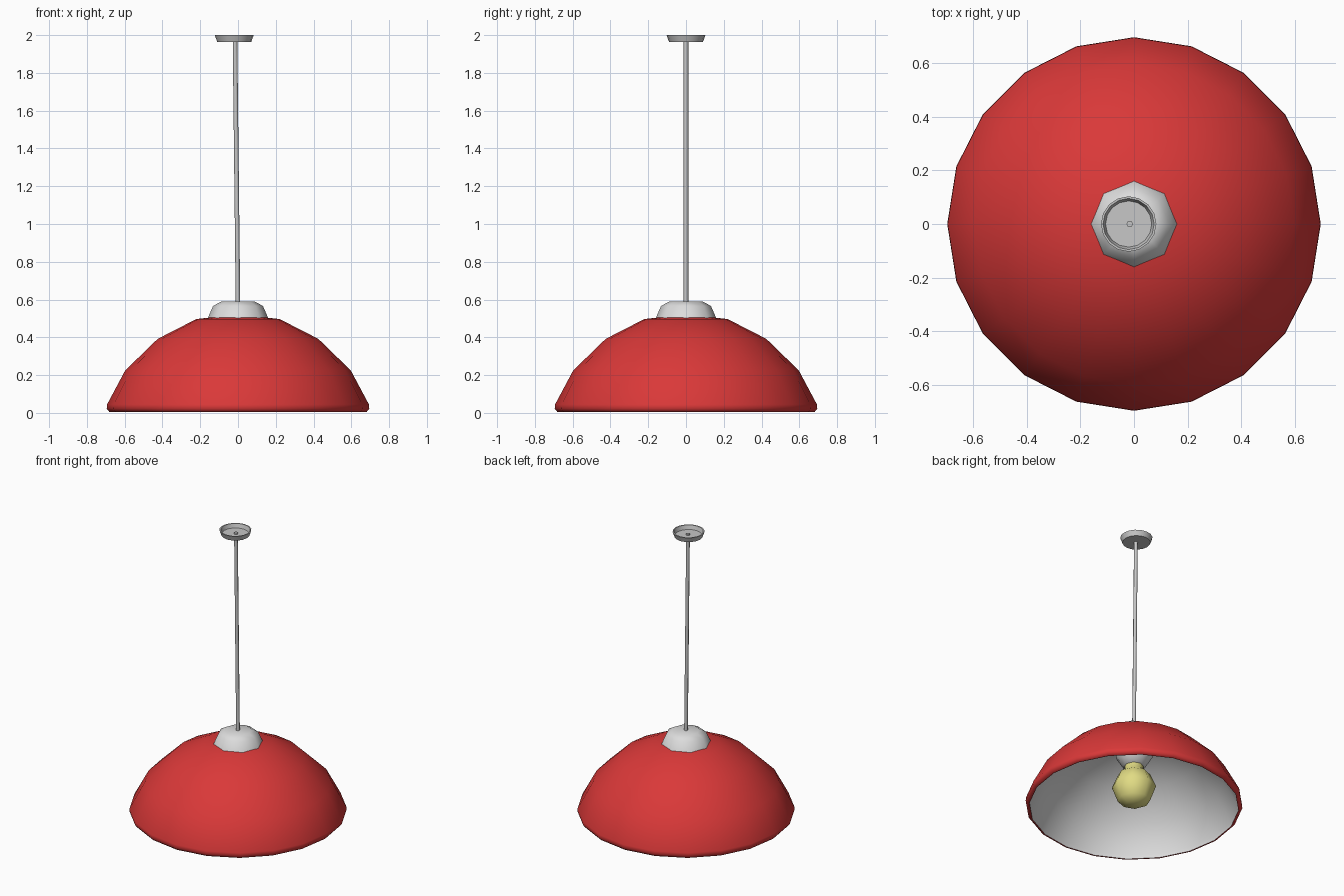
import bpy, bmesh, math
from mathutils import Vector

if "Cube" in bpy.data.objects:
    bpy.data.objects.remove(bpy.data.objects["Cube"])


def material(name, rgb):
    m = bpy.data.materials.new(name)
    m.diffuse_color = (*rgb, 1)
    m.use_nodes = True
    m.node_tree.nodes["Principled BSDF"].inputs["Base Color"].default_value = m.diffuse_color
    return m


RED = material("red enamel", (0.70, 0.04, 0.04))
WHITE = material("white", (0.72, 0.72, 0.72))
GREY = material("light grey", (0.57, 0.57, 0.57))
YELLOW = material("bulb yellow", (0.75, 0.71, 0.23))


def lathe(name, profile, sides, mats, split=None, x=0.0, smooth=60):
    """Spin (radius, z) points round z; bands from index split on use the second material."""
    bm = bmesh.new()
    rings = []
    for r, z in profile:
        if r == 0:
            rings.append([bm.verts.new((x, 0, z))] * sides)
        else:
            rings.append([bm.verts.new((x + r * math.cos(a), r * math.sin(a), z))
                          for a in (2 * math.pi * i / sides for i in range(sides))])
    for k in range(len(rings) - 1):
        a, b = rings[k], rings[k + 1]
        for i in range(sides):
            j = (i + 1) % sides
            f = bm.faces.new(dict.fromkeys((a[i], a[j], b[j], b[i])))
            f.smooth = True
            f.material_index = int(split is not None and k >= split)
    bmesh.ops.recalc_face_normals(bm, faces=bm.faces)
    mesh = bpy.data.meshes.new(name)
    bm.to_mesh(mesh)
    bm.free()
    for m in mats:
        mesh.materials.append(m)
    mesh.set_sharp_from_angle(angle=math.radians(smooth))
    ob = bpy.data.objects.new(name, mesh)
    bpy.context.collection.objects.link(ob)
    return ob


# Dome shade: red outside and rim, white inside
lathe("lamp_shade",
      [(0, 0.52), (0.22, 0.497), (0.425, 0.392), (0.597, 0.225), (0.693, 0.045),
       (0.695, 0.022), (0.68, 0.004), (0.67, 0.004), (0.668, 0.03),
       (0.577, 0.212), (0.412, 0.373), (0.212, 0.476), (0, 0.498)],
      20, [RED, WHITE], split=7)

# Cap on top of the shade
lathe("shade_cap", [(0, 0.59), (0.088, 0.59), (0.132, 0.566), (0.162, 0.498), (0, 0.498)],
      8, [WHITE])

# Socket and bulb inside the shade
lathe("bulb_socket", [(0, 0.49), (0.13, 0.49), (0.12, 0.38), (0.072, 0.30), (0, 0.30)],
      12, [WHITE])
lathe("light_bulb",
      [(0, 0.33), (0.062, 0.33), (0.062, 0.27), (0.105, 0.235), (0.142, 0.15),
       (0.105, 0.05), (0.055, 0.02), (0, 0.012)], 8, [YELLOW])

# Ceiling rose: a shallow cup open at the top
lathe("ceiling_rose",
      [(0, 1.964), (0.09, 1.964), (0.103, 2.0), (0.095, 2.0), (0.086, 1.972), (0, 1.972)],
      16, [GREY], x=-0.02, smooth=40)

# Slightly leaning hanging rod
rod = lathe("hanging_rod", [(0, 0), (0.012, 0), (0.012, 1), (0, 1)], 8, [GREY])
low, high = Vector((0, 0, 0.575)), Vector((-0.016, 0, 1.982))
for v in rod.data.vertices:
    p = low.lerp(high, v.co.z)
    v.co = (p.x + v.co.x, p.y + v.co.y, p.z)
